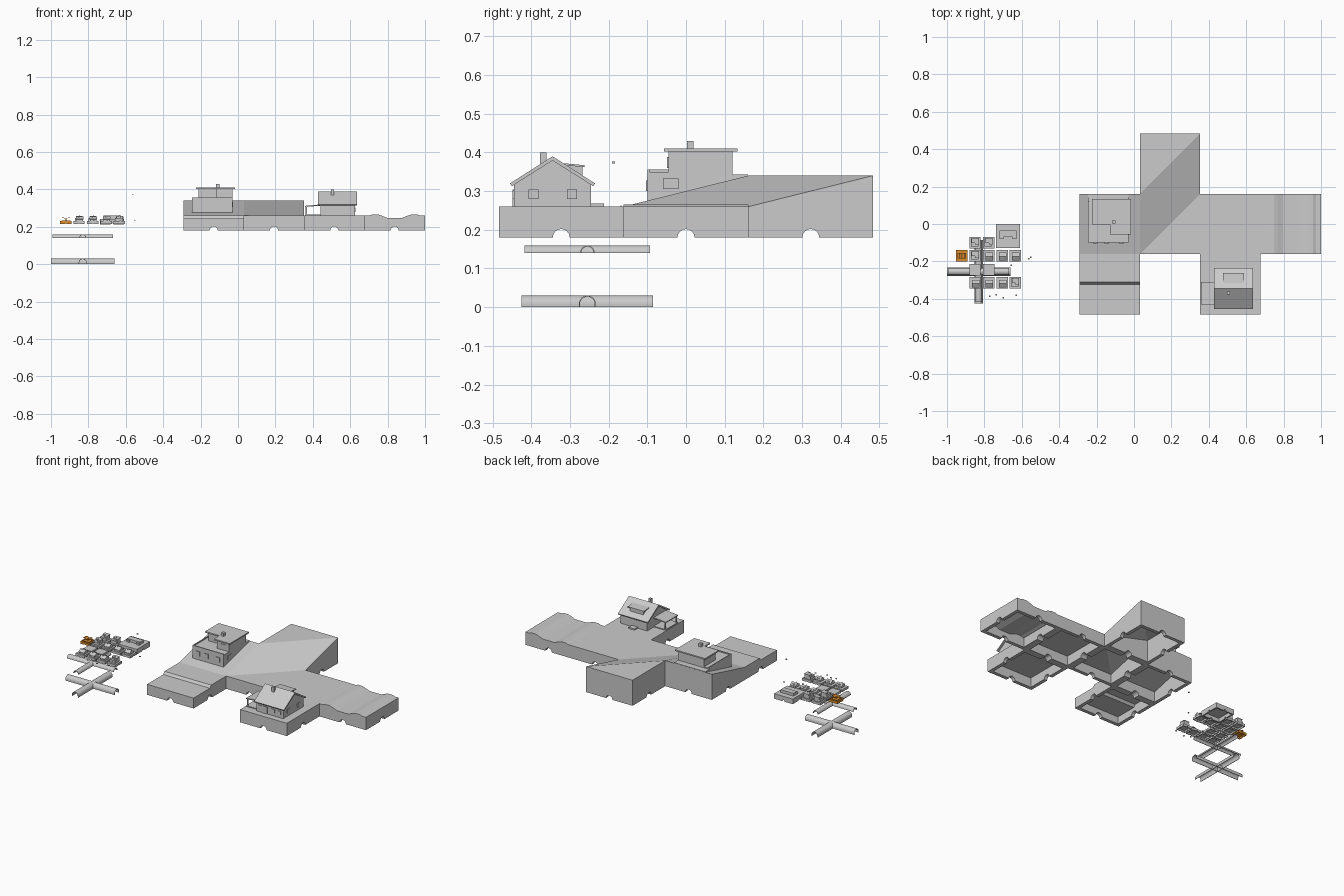
import bpy, bmesh, math
from mathutils import Vector

if "Cube" in bpy.data.objects:
    bpy.data.objects.remove(bpy.data.objects["Cube"])

T = 0.3225          # tile pitch
ROOT = (0, 0, 0, 1)


def make(name, bm, P=ROOT, mat=None):
    ox, oy, oz, s = P
    for v in bm.verts:
        v.co = Vector((ox, oy, oz)) + v.co * s
    bmesh.ops.recalc_face_normals(bm, faces=bm.faces)
    me = bpy.data.meshes.new(name)
    bm.to_mesh(me)
    bm.free()
    ob = bpy.data.objects.new(name, me)
    bpy.context.collection.objects.link(ob)
    if mat:
        me.materials.append(mat)
    return ob


def prism(name, pts, a0, a1, P=ROOT, axis='x', mat=None):
    """Extrude a (side, z) profile along x or y."""
    bm = bmesh.new()
    co = lambda a, p: (a, p[0], p[1]) if axis == 'x' else (p[0], a, p[1])
    A = [bm.verts.new(co(a0, p)) for p in pts]
    B = [bm.verts.new(co(a1, p)) for p in pts]
    bm.faces.new(A)
    bm.faces.new(B)
    n = len(pts)
    for i in range(n):
        j = (i + 1) % n
        bm.faces.new((A[i], A[j], B[j], B[i]))
    return make(name, bm, P, mat)


def box(name, x0, x1, y0, y1, z0, z1, P=ROOT, mat=None):
    return prism(name, [(y0, z0), (y1, z0), (y1, z1), (y0, z1)], x0, x1, P, 'x', mat)


def terrain(name, xs, ys, zf, zb, P, mat=None):
    """Closed solid with a height field on top and a flat bottom."""
    bm = bmesh.new()
    nx, ny = len(xs), len(ys)
    t = [[bm.verts.new((x, y, zf(x, y))) for y in ys] for x in xs]
    b = [[bm.verts.new((x, y, zb)) for y in ys] for x in xs]
    for i in range(nx - 1):
        for j in range(ny - 1):
            bm.faces.new((t[i][j], t[i + 1][j], t[i + 1][j + 1]))
            bm.faces.new((t[i][j], t[i + 1][j + 1], t[i][j + 1]))
            bm.faces.new((b[i][j], b[i + 1][j], b[i + 1][j + 1], b[i][j + 1]))
    for i in range(nx - 1):
        for j in (0, ny - 1):
            bm.faces.new((t[i][j], t[i + 1][j], b[i + 1][j], b[i][j]))
    for j in range(ny - 1):
        for i in (0, nx - 1):
            bm.faces.new((t[i][j], t[i][j + 1], b[i][j + 1], b[i][j]))
    return make(name, bm, P, mat)


def tile(name, P, zf=lambda x, y: 0, mx=(), my=(), mat=None):
    """Hollow terrain tile: ground level 0, foot at -0.08, arch in each side."""
    h, i = T / 2, T / 2 - 0.022
    ob = terrain(name, [-h, *mx, h], [-h, *my, h], zf, -0.08, P, mat)
    cut = [terrain('cutter', [-i, *mx, i], [-i, *my, i],
                   lambda x, y: zf(x, y) - 0.02, -0.1, P)]
    arc = [(0.022 * math.cos(k * math.pi / 8), -0.08 + 0.022 * math.sin(k * math.pi / 8))
           for k in range(16)]
    cut += [prism('cutter', arc, -0.2, 0.2, P, a) for a in 'xy']
    bpy.context.view_layer.objects.active = ob
    for c in cut:
        m = ob.modifiers.new('cut', 'BOOLEAN')
        m.operation, m.object, m.solver = 'DIFFERENCE', c, 'EXACT'
        bpy.ops.object.modifier_apply(modifier=m.name)
        bpy.data.objects.remove(c)
    return ob


def gable_house(P, porch=True):
    yc = -0.0225
    prism('house_walls', [(-0.1225, 0), (0.0775, 0), (0.0775, 0.058), (yc, 0.12), (-0.1225, 0.058)],
          -0.075, 0.11, P)
    prism('house_roof', [(yc - 0.11, 0.06), (yc, 0.13), (yc + 0.11, 0.06), (yc + 0.105, 0.053),
                         (yc, 0.119), (yc - 0.105, 0.053)], -0.086, 0.121, P)
    box('chimney', -0.018, -0.002, -0.055, -0.038, 0.09, 0.14, P)
    # dormer on the back slope
    box('dormer_wall', -0.032, 0.06, 0.0, 0.055, 0.07, 0.106, P)
    prism('dormer_roof', [(-0.005, 0.113), (0.06, 0.107), (0.06, 0.102), (-0.005, 0.108)], -0.04, 0.072, P)
    # doors and windows
    box('front_door', -0.03, 0.0, -0.126, -0.12, 0, 0.044, P)
    for x in (-0.062, 0.03, 0.072):
        box('front_window', x, x + 0.022, -0.126, -0.12, 0.02, 0.042, P)
    for y in (-0.085, 0.015):
        box('side_window', 0.108, 0.114, y, y + 0.026, 0.02, 0.044, P)
    box('back_step', -0.01, 0.03, 0.077, 0.11, 0, 0.008, P)
    if porch:
        prism('porch_roof', [(-0.158, 0.046), (-0.158, 0.052), (-0.07, 0.06), (-0.07, 0.053)],
              -0.108, 0.012, P, 'y')
        for y in (-0.105, 0.003):
            box('porch_post', -0.153, -0.147, y, y + 0.006, 0, 0.05, P)
        box('porch_deck', -0.158, -0.075, -0.108, 0.012, 0, 0.006, P)


def flat_house(P, slope=0.25):
    g = lambda y: slope * (y + T / 2) - 0.004
    prism('lower_storey', [(-0.1, g(-0.1)), (0.12, g(0.12)), (0.12, 0.09), (-0.1, 0.09)], -0.115, 0.1, P)
    # terrace parapet
    box('parapet_left', -0.115, -0.109, -0.1, 0.12, 0.088, 0.096, P)
    box('parapet_front', -0.115, 0.1, -0.1, -0.094, 0.088, 0.096, P)
    # L-shaped upper storey under a flat roof
    box('upper_storey', -0.08, 0.1, 0.01, 0.12, 0.088, 0.142, P)
    box('upper_bay', 0.015, 0.1, -0.045, 0.02, 0.088, 0.142, P)
    box('roof_slab', -0.095, 0.113, -0.003, 0.133, 0.142, 0.15, P)
    box('bay_roof', 0.003, 0.113, -0.057, 0.0, 0.142, 0.15, P)
    box('roof_vent', 0.012, 0.03, 0.002, 0.02, 0.148, 0.17, P)
    for x in (-0.09, -0.03, 0.05):
        box('window', x, x + 0.026, -0.104, -0.098, 0.04, 0.068, P)
    box('bay_window', 0.04, 0.08, -0.049, -0.04, 0.1, 0.128, P)
    box('side_window', 0.098, 0.104, -0.06, -0.02, 0.045, 0.072, P)
    if slope:
        box('back_terrace', -0.115, 0.1, 0.11, 0.16, 0.07, 0.083, P)


# ---- big landscape tiles
X = [-0.13 + T * k for k in range(4)]
Z = 0.26
u = lambda a: a / T + 0.5
step = lambda x, y: -0.015 if y < 0.001 else 0.0


def bank(x, y):
    d = abs(x)
    return 0.006 if 0.08 < d < 0.13 else (-0.012 if d < 0.05 else 0.0)


tile('stepped_tile', (X[0], -T, Z, 1), step, my=(0, 0.012))
tile('slope_tile', (X[0], 0, Z, 1), lambda x, y: 0.08 * u(y))
tile('inner_corner_tile', (X[1], 0, Z, 1), lambda x, y: 0.08 * max(0, u(y) - u(x)))
tile('raised_corner_tile', (X[1], T, Z, 1), lambda x, y: 0.08 - 0.08 * max(0, u(x) - u(y)))
tile('centre_tile', (X[2], 0, Z, 1))
tile('channel_tile', (X[3], 0, Z, 1), bank,
     mx=(-0.135, -0.12, -0.09, -0.07, -0.04, 0.04, 0.07, 0.09, 0.12, 0.135))
tile('house_tile', (X[2], -T, Z, 1))

gable_house((X[2], -T, Z, 1))
flat_house((X[0], 0, Z, 1))

# ---- miniature tiles with houses
S = 0.19
MZ = 0.23
minis = [(-0.85, -0.10, 'f'), (-0.777, -0.10, 'f'),
         (-0.85, -0.17, 'f'), (-0.777, -0.17, 'g'), (-0.705, -0.17, 'g'), (-0.635, -0.17, 'g'),
         (-0.85, -0.245, ''), (-0.777, -0.245, ''),
         (-0.85, -0.315, 'g'), (-0.777, -0.315, 'g'), (-0.705, -0.315, 'g'), (-0.635, -0.315, 'f')]
for x, y, kind in minis:
    P = (x, y, MZ, S)
    tile('mini_tile', P)
    if kind == 'g':
        gable_house(P, porch=False)
    elif kind == 'f':
        flat_house(P, slope=0)

# large mini tile with a long low building
L = (-0.674, -0.065, MZ, 0.4)
tile('wide_mini_tile', (L[0], L[1], 0.243, 0.4))
box('long_hall', -0.045, 0.045, -0.005, 0.03, 0, 0.018, (L[0], L[1], 0.242, 1))
for sx in (-0.045, 0.025):
    box('hall_wing', sx, sx + 0.02, -0.015, 0, 0, 0.012, (L[0], L[1], 0.242, 1))

# ---- orange tile with rim and a forked shelter
orange = bpy.data.materials.new('orange')
orange.diffuse_color = (0.72, 0.27, 0.03, 1)
orange.use_nodes = True
orange.node_tree.nodes["Principled BSDF"].inputs["Base Color"].default_value = orange.diffuse_color
P = (-0.92, -0.17, MZ, S)
tile('orange_tile', P, mat=orange)
for s in (-1, 1):
    a, b = sorted((s * 0.13, s * 0.105))
    box('orange_rim', a, b, -0.13, 0.13, 0, 0.02, P, orange)
    box('orange_rim', -0.105, 0.105, a, b, 0, 0.02, P, orange)
    prism('orange_canopy', [(0, 0.07), (s * 0.07, 0.105), (s * 0.12, 0.095), (s * 0.12, 0.085),
                            (s * 0.07, 0.093), (0, 0.055)], -0.08, 0.08, P, 'y', orange)
box('orange_post', -0.012, 0.012, -0.012, 0.012, 0, 0.065, P, orange)


# ---- crossed arch tunnels
def arch(r, leg):
    arc = lambda q: [(q * math.cos(k * math.pi / 12), leg + q * math.sin(k * math.pi / 12))
                     for k in range(13)]
    o, i = arc(r), arc(r - 0.003)
    return [(r, 0), *o, (-r, 0), (-r + 0.003, 0), *i[::-1], (r - 0.003, 0)]


for z, r, leg, ln in ((0.0, 0.022, 0.008, 0.17), (0.14, 0.0185, 0.001, 0.162)):
    for ax in 'xy':
        prism('tunnel_' + ax, arch(r, leg), -ln, ln, (-0.83, -0.255, z, 1), ax)

# ---- loose small pieces
for x, y, z in ((-0.77, -0.385, MZ), (-0.737, -0.378, MZ), (-0.70, -0.395, MZ), (-0.63, -0.38, MZ),
                (-0.655, -0.22, MZ), (-0.553, -0.178, MZ), (-0.563, -0.187, 0.372)):
    box('small_piece', -0.004, 0.004, -0.004, 0.004, 0, 0.004, (x, y, z, 1))
